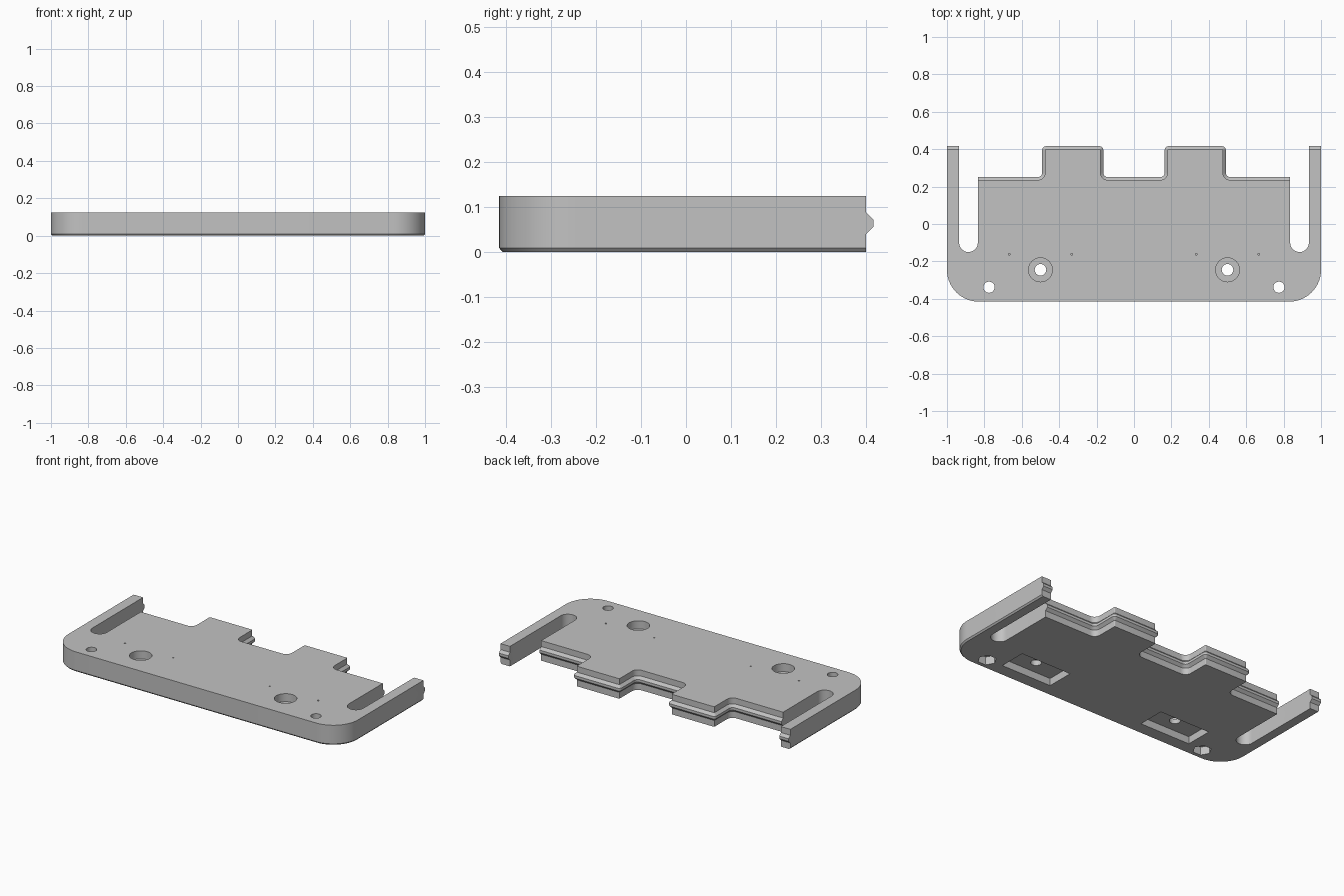
import bpy, bmesh
from math import sin, cos, radians, pi

cube = bpy.data.objects.get("Cube")
if cube:
    bpy.data.objects.remove(cube, do_unlink=True)

grey = bpy.data.materials.new("mid grey")
grey.use_nodes = True
GREY = (0.54, 0.54, 0.54, 1)
grey.diffuse_color = GREY
grey.node_tree.nodes["Principled BSDF"].inputs["Base Color"].default_value = GREY

HEIGHT = 0.125


def arc(cx, cy, r, start, end, steps=8):
    angles = [radians(start + (end - start) * i / steps) for i in range(steps + 1)]
    return [(cx + r * cos(a), cy + r * sin(a)) for a in angles]


def outline(chamfer, ridge):
    """Plate outline; chamfer pulls in the outer rim, ridge pushes out the back edges."""
    half = arc(0.83, -0.245, 0.17 - chamfer, -90, 0, 14)            # rounded front corner
    half += [(1 - chamfer, 0.4 + ridge), (0.935, 0.4 + ridge)]      # side arm
    half += arc(0.885, -0.1, 0.05, 0, -180, 16)                     # slot beside the arm
    half += [(0.835, 0.235 + ridge)]
    half += arc(0.515, 0.275, 0.04 - ridge, -90, -180)              # back tab
    half += arc(0.47, 0.395, 0.005 + ridge, 0, 90)
    half += arc(0.185, 0.395, 0.005 + ridge, 90, 180)
    half += arc(0.14, 0.275, 0.04 - ridge, 0, -90)
    return half + [(-x, y) for x, y in reversed(half)]


def loft(name, layers):
    """Solid through a stack of (z, points) rings."""
    bm = bmesh.new()
    rings = [[bm.verts.new((x, y, z)) for x, y in pts] for z, pts in layers]
    n = len(rings[0])
    for low, high in zip(rings, rings[1:]):
        for i in range(n):
            j = (i + 1) % n
            bm.faces.new((low[i], low[j], high[j], high[i]))
    bm.faces.new(reversed(rings[0]))
    bm.faces.new(rings[-1])
    mesh = bpy.data.meshes.new(name)
    bm.to_mesh(mesh)
    bm.free()
    mesh.materials.append(grey)
    obj = bpy.data.objects.new(name, mesh)
    bpy.context.collection.objects.link(obj)
    return obj


# Plate with chamfered lower rim and snap ridge along the back edges
plate = loft("base_plate", [
    (0, outline(0.008, 0)), (0.009, outline(0, 0)), (0.04, outline(0, 0)),
    (0.056, outline(0, 0.016)), (0.072, outline(0, 0.016)),
    (0.088, outline(0, 0)), (HEIGHT, outline(0, 0))])
bpy.context.view_layer.objects.active = plate
plate.select_set(True)


def cut(points, z0, z1):
    """Remove a prism from the plate."""
    cutter = loft("cutter", [(z0, points), (z1, points)])
    cutter.hide_render = True
    mod = plate.modifiers.new("cut", "BOOLEAN")
    mod.operation = "DIFFERENCE"
    mod.solver = "EXACT"
    mod.object = cutter
    bpy.ops.object.modifier_apply(modifier=mod.name)
    bpy.data.objects.remove(cutter, do_unlink=True)


def polygon(x, y, r, sides):
    return [(x + r * cos(2 * pi * i / sides), y + r * sin(2 * pi * i / sides))
            for i in range(sides)]


def rectangle(x, y, w, d):
    return [(x - w, y - d), (x + w, y - d), (x + w, y + d), (x - w, y + d)]


for side in (-1, 1):
    # Screw hole with counterbore above and rectangular pocket below
    x, y = side * 0.5, -0.245
    cut(rectangle(x, y, 0.172, 0.085), -0.1, 0.045)
    cut(polygon(x, y, 0.064, 32), 0.075, 0.2)
    cut(polygon(x, y, 0.031, 24), -0.1, 0.2)
    # Pin marks at the rear pocket corners
    for offset in (-0.167, 0.167):
        cut(polygon(x + offset, -0.162, 0.005, 8), 0.1, 0.2)
    # Corner bolt hole with hexagonal nut recess below
    x, y = side * 0.775, -0.338
    cut(polygon(x, y, 0.03, 24), -0.1, 0.2)
    cut(polygon(x, y, 0.053, 6), -0.1, 0.05)

bpy.ops.object.shade_smooth_by_angle(angle=radians(30))
